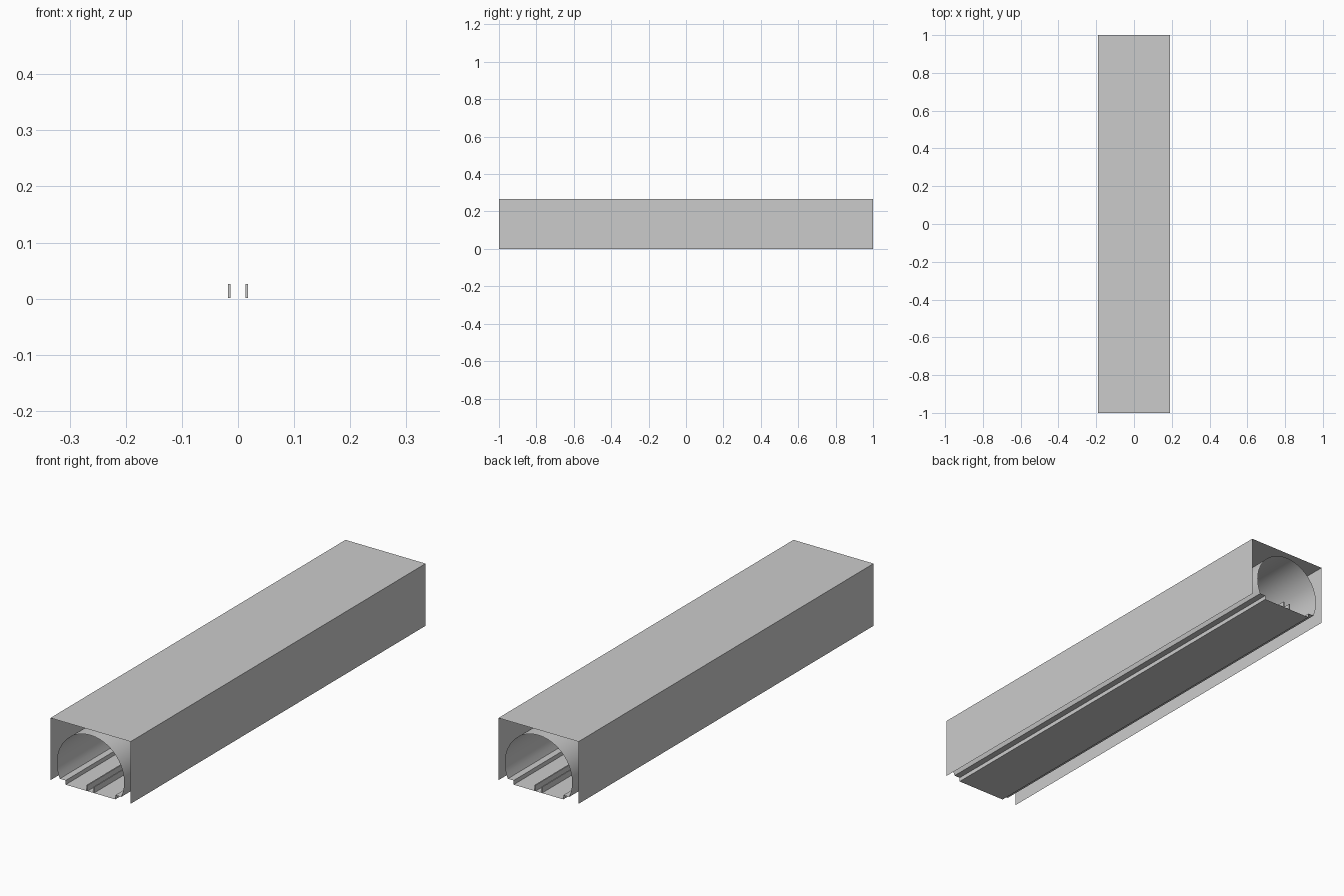
import bpy, bmesh, math

if "Cube" in bpy.data.objects:
    bpy.data.objects.remove(bpy.data.objects["Cube"])


def sheet(name, profile, smooth=False, y0=-1.0, y1=1.0):
    """Sweep an open x-z profile along y as a thin sheet."""
    bm = bmesh.new()
    rows = [[bm.verts.new((x, y, z)) for x, z in profile] for y in (y0, y1)]
    a, b = rows
    for i in range(len(profile) - 1):
        bm.faces.new((a[i], a[i + 1], b[i + 1], b[i]))
    me = bpy.data.meshes.new(name)
    bm.to_mesh(me)
    bm.free()
    ob = bpy.data.objects.new(name, me)
    bpy.context.collection.objects.link(ob)
    if smooth:
        bpy.context.view_layer.objects.active = ob
        ob.select_set(True)
        bpy.ops.object.shade_smooth_by_angle(angle=math.radians(35))
        ob.select_set(False)
    return ob


def box(name, x0, x1, y0, y1, z0, z1):
    bpy.ops.mesh.primitive_cube_add(size=1, location=((x0 + x1) / 2, (y0 + y1) / 2, (z0 + z1) / 2))
    ob = bpy.context.object
    ob.name = name
    ob.scale = (x1 - x0, y1 - y0, z1 - z0)


# outer casing: two walls and a roof, open ends and underside
W, H = 0.19, 0.267
sheet("outer_casing", [(-W, 0), (-W, H), (W, H), (W, 0)])

# tunnel lining: round vault, side ledges, kerbs and flat floor
R, CZ, LEDGE, KERB = 0.16, 0.084, 0.018, 0.118
a0 = math.asin((LEDGE - CZ) / R)
N = 28
arc = [(R * math.cos(t), CZ + R * math.sin(t))
       for t in (a0 + (math.pi - 2 * a0) * i / N for i in range(N + 1))]
profile = [(KERB, 0), (KERB, LEDGE)] + arc + [(-KERB, LEDGE), (-KERB, 0), (KERB, 0)]
sheet("tunnel_lining", profile, smooth=True)

# pair of track rails
for side, name in ((-1, "rail_left"), (1, "rail_right")):
    box(name, side * 0.0155 - 0.0025, side * 0.0155 + 0.0025, -1, 1, 0.001, 0.026)
